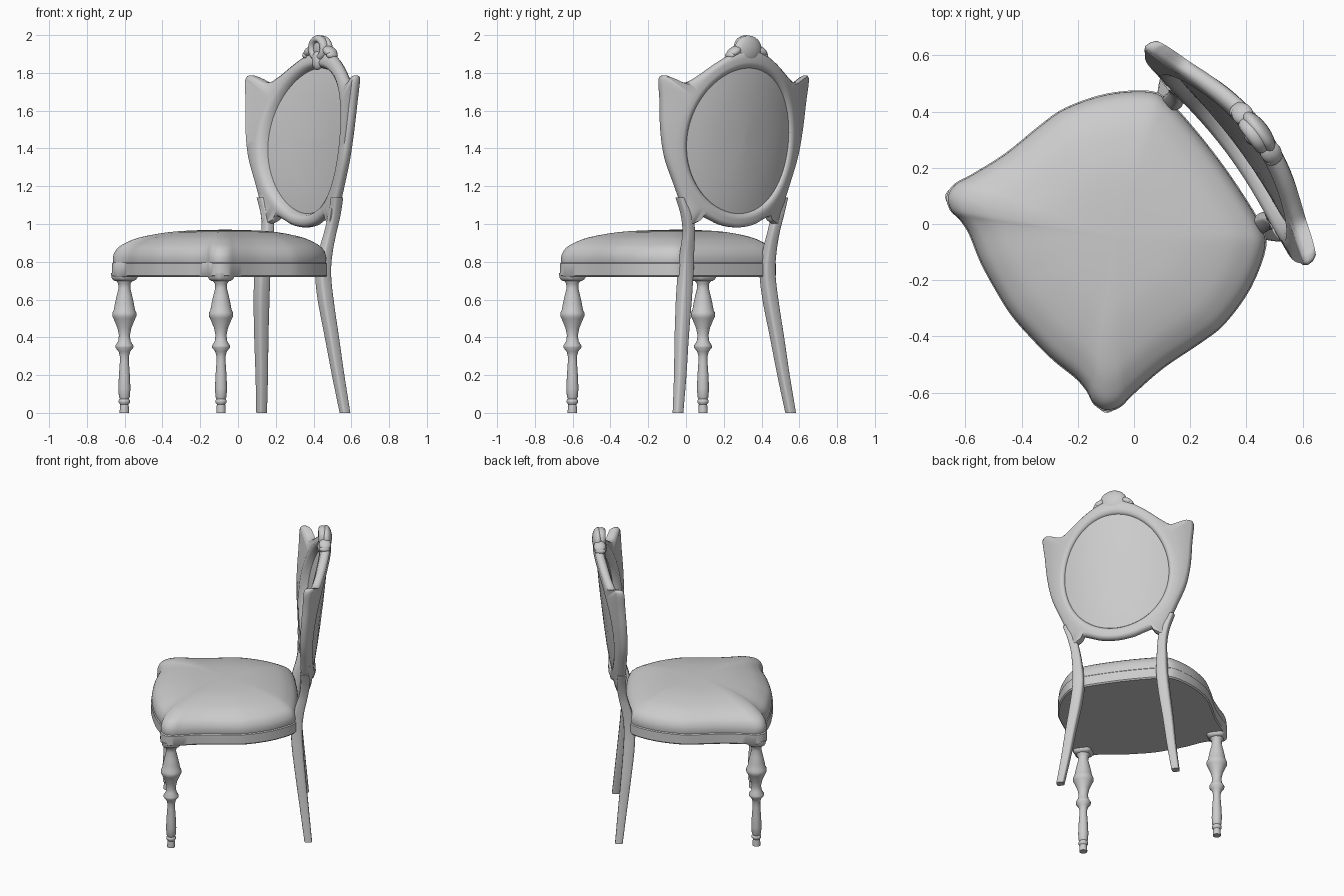
import bpy, bmesh, math
from mathutils import Vector, Matrix

if "Cube" in bpy.data.objects:
    bpy.data.objects.remove(bpy.data.objects["Cube"])

TURN = Matrix.Rotation(math.radians(-53.5), 4, 'Z')  # whole chair is turned on the floor
ZC, OA, OZ = 1.44, 0.335, 0.385                      # back oval: centre height, half sizes


def loft(name, rings, loop=False, angle=40):
    """Skin a list of closed point rings; capped ends unless looped."""
    bm = bmesh.new()
    rows = [[bm.verts.new(TURN @ Vector(p)) for p in r] for r in rings]
    n = len(rows[0])
    for i in range(len(rows) if loop else len(rows) - 1):
        r, s = rows[i], rows[(i + 1) % len(rows)]
        for j in range(n):
            k = (j + 1) % n
            bm.faces.new((r[j], r[k], s[k], s[j]))
    if not loop:
        bm.faces.new(rows[0])
        bm.faces.new(rows[-1])
    bmesh.ops.recalc_face_normals(bm, faces=bm.faces)
    me = bpy.data.meshes.new(name)
    bm.to_mesh(me)
    bm.free()
    ob = bpy.data.objects.new(name, me)
    bpy.context.collection.objects.link(ob)
    bpy.ops.object.select_all(action='DESELECT')
    ob.select_set(True)
    bpy.context.view_layer.objects.active = ob
    bpy.ops.object.shade_smooth_by_angle(angle=math.radians(angle))
    return ob


def spline(pts, steps, closed=False):
    """Smooth curve through the points."""
    P = [Vector(p) for p in pts]
    n, out = len(P), []
    for i in range(n if closed else n - 1):
        q = [P[(i + d) % n] if closed else P[min(max(i + d, 0), n - 1)] for d in (-1, 0, 1, 2)]
        for s in range(steps):
            t = s / steps
            out.append(0.5 * (2 * q[1] + (q[2] - q[0]) * t
                              + (2 * q[0] - 5 * q[1] + 4 * q[2] - q[3]) * t * t
                              + (3 * q[1] - q[0] - 3 * q[2] + q[3]) * t ** 3))
    return out if closed else out + [P[-1]]


def mirrored(half):
    return half + [(-x, y) for x, y in half[-2:0:-1]]


def superellipse(x, y, z, rx, ry, power, n=20):
    ring = []
    for i in range(n):
        c, s = math.cos(2 * math.pi * i / n), math.sin(2 * math.pi * i / n)
        ring.append((x + rx * math.copysign(abs(c) ** power, c),
                     y + ry * math.copysign(abs(s) ** power, s), z))
    return ring


def back_y(x, z):
    """Curved, leaning surface that the chair back follows."""
    return 0.45 + 0.115 * (z - 1) - 0.5 * x * x


def blob(name, c, r, tilt=0):
    """Ellipsoid ornament, tilted in the plane of the back."""
    rings = []
    m = Matrix.Rotation(tilt, 4, 'Y')
    for i in range(13):
        a = math.pi * (0.02 + 0.96 * i / 12)
        ring = superellipse(0, 0, -r[2] * math.cos(a), r[0] * math.sin(a), r[1] * math.sin(a), 1)
        rings.append([m @ Vector(p) + Vector(c) for p in ring])
    return loft(name, rings, angle=60)


# Seat: bowed outline, upright apron, domed cushion
outline = spline(mirrored([(0, -.545), (.12, -.535), (.22, -.52), (.32, -.494), (.38, -.49),
                           (.43, -.497), (.475, -.478), (.495, -.43), (.486, -.36), (.475, -.22),
                           (.482, -.06), (.478, .05), (.43, .2), (.345, .33), (.27, .362),
                           (.15, .375), (0, .38)]), 4, True)


def seat_ring(s, z):
    return [(p.x * s, -.08 + (p.y + .08) * s, z) for p in outline]


loft("apron", [seat_ring(.985, .72), seat_ring(1, .728), seat_ring(1, .79), seat_ring(.98, .80)])
dome = spline([(.985, .785), (.992, .81), (.985, .84), (.95, .873), (.88, .9), (.75, .93),
               (.5, .957), (.25, .967), (.01, .97)], 3)
loft("seat_cushion", [seat_ring(s, z) for s, z in dome], angle=60)

# Turned front legs with square brackets under the seat corners
turning = [(.025, 0), (.025, .012), (.022, .045), (.03, .055), (.03, .066), (.024, .074),
           (.029, .085), (.032, .13), (.029, .2), (.024, .27), (.024, .3), (.031, .325),
           (.047, .345), (.047, .357), (.033, .38), (.029, .41), (.037, .45), (.058, .5),
           (.064, .512), (.064, .53), (.056, .545), (.05, .58), (.041, .62), (.031, .66),
           (.033, .685), (.044, .7), (.05, .73)]
for side, sx in (("left", -1), ("right", 1)):
    loft("front_leg_" + side,
         [superellipse(sx * .43, -.43, z, r, r, 1, 28) for r, z in turning])
    loft("leg_bracket_" + side,
         [superellipse(sx * .43, -.43, z, r, r, .5) for r, z in
          ((.042, .698), (.052, .705), (.058, .715), (.06, .74))])

    # Curved back legs running up into the back
    path = spline([(.371, .43, 0), (.34, .408, .2), (.314, .386, .4), (.285, .366, .6),
                   (.27, .361, .74), (.271, .376, .85), (.28, .402, .96), (.3, .413, 1.05),
                   (.33, .408, 1.14)], 6)
    rings = []
    for p in path:
        r = .024 + .012 * min(1, p.z / .6) - .008 * max(0, min(1, (p.z - .75) / .2))
        rings.append(superellipse(sx * p.x, p.y, p.z, r, r, .5))
    loft("back_leg_" + side, rings)

# Back frame: moulded section swept between the oval and the horned outline
outer = spline(mirrored([(0, .982), (.1, .995), (.18, 1.027), (.22, 1.04), (.245, 1.01),
                         (.305, 1.0), (.33, 1.1), (.37, 1.2), (.43, 1.35), (.46, 1.5),
                         (.473, 1.65), (.485, 1.765), (.465, 1.786), (.43, 1.775), (.36, 1.748),
                         (.3, 1.775), (.2, 1.845), (.1, 1.9), (0, 1.925)]), 5, True)
rings = []
for o in outer:
    th = math.atan2((o.y - ZC) / OZ, o.x / OA)
    i = Vector((OA * math.cos(th), ZC + OZ * math.sin(th)))
    d = (o - i).length
    s = min(.065, d * .85)
    section = [(0, -.002), (.2 * s, .026), (.5 * s, .038), (.85 * s, .03), (d - .012, .026),
               (d, .01), (d, -.012), (d - .012, -.028), (.85 * s, -.028), (.5 * s, -.034),
               (.2 * s, -.028), (0, -.015)]
    ring = []
    for t, off in section:
        p = i.lerp(o, t / d)
        ring.append((p.x, back_y(p.x, p.y) - off, p.y))
    rings.append(ring)
loft("back_frame", rings, loop=True, angle=60)

# Upholstered oval panel, front and back faces
rings = []
for s, off in ((.02, .016), (.3, .015), (.6, .011), (.85, .005), (1.02, -.004),
               (1.02, -.014), (.85, -.02), (.6, -.024), (.3, -.026), (.02, -.026)):
    ring = []
    for k in range(64):
        a = 2 * math.pi * k / 64
        x, z = OA * s * math.cos(a), ZC + OZ * s * math.sin(a)
        ring.append((x, back_y(x, z) - off, z))
    rings.append(ring)
loft("back_panel", rings, angle=60)

# Carved crest: boss, scroll ring, side leaves and drop
blob("crest_boss", (0, .553, 1.925), (.085, .036, .073))
rings = []
for k in range(32):
    a = 2 * math.pi * k / 32
    rings.append([((.052 + .02 * math.cos(b)) * math.cos(a), .53 + .026 * math.sin(b),
                   1.93 + (.05 + .02 * math.cos(b)) * math.sin(a))
                  for b in (2 * math.pi * q / 12 for q in range(12))])
loft("crest_scroll", rings, loop=True, angle=60)
blob("crest_drop", (0, .522, 1.865), (.034, .026, .05))
for side, sx in (("left", -1), ("right", 1)):
    blob("crest_leaf_" + side, (sx * .085, .543, 1.913), (.045, .038, .025), sx * .5)
    blob("crest_leaf_tip_" + side, (sx * .108, .54, 1.893), (.022, .034, .02))
